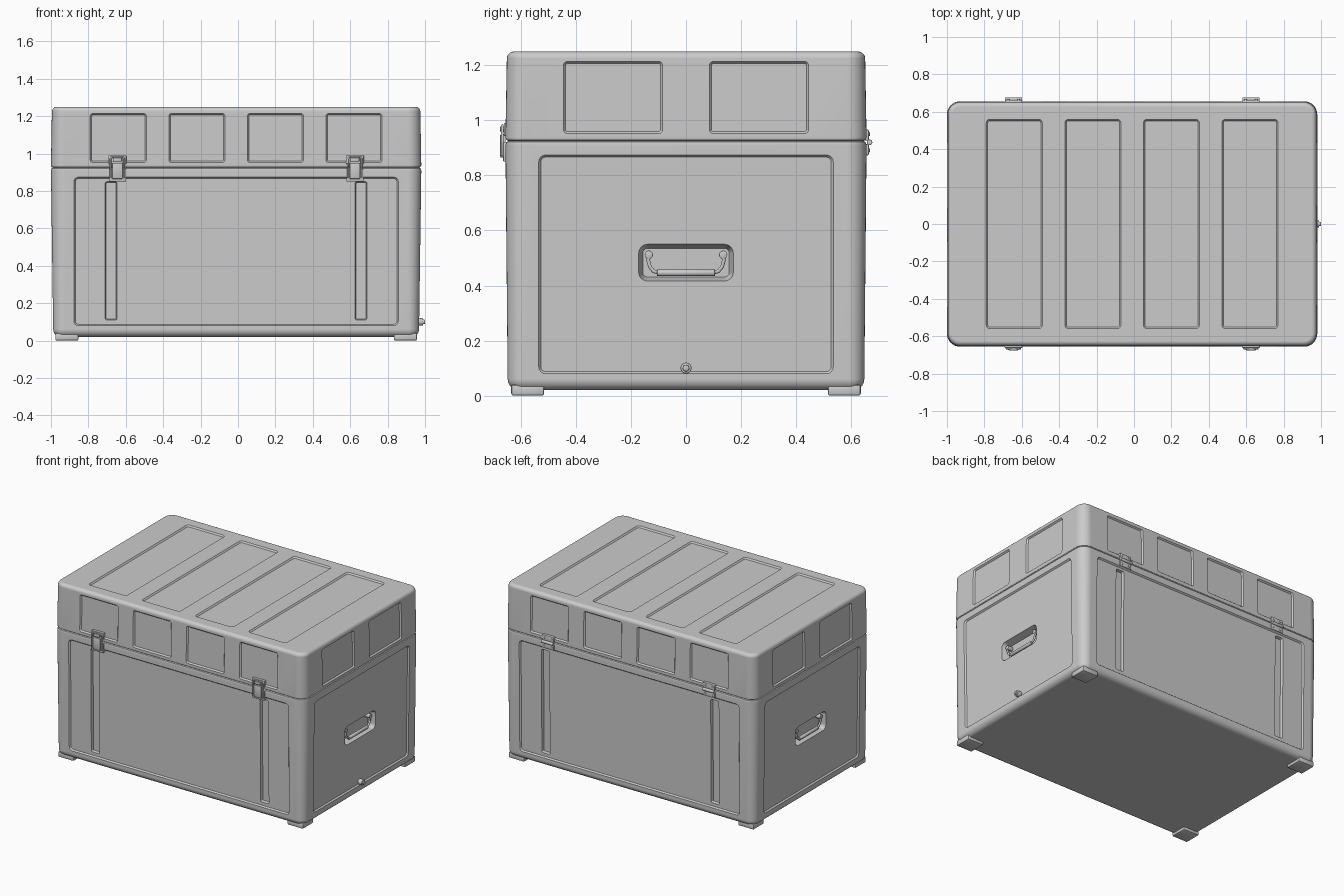
import bpy, bmesh, math
from mathutils import Matrix, Vector

if "Cube" in bpy.data.objects:
    bpy.data.objects.remove(bpy.data.objects["Cube"])

CX = -0.01                      # shell centre (drain plug sticks out on +x)
HX, HY = 0.99, 0.656            # half sizes at the seam
CENTRE = Matrix.Translation((CX, 0, 0))
# local frame of every side: x = across, z = up, -y = outward
SIDE = {n: CENTRE @ Matrix.Rotation(math.radians(a), 4, 'Z')
        for n, a in (('front', 0), ('right', 90), ('back', 180), ('left', 270))}
SIDE['top'] = CENTRE @ Matrix.Rotation(math.radians(-90), 4, 'X')


def finish(name, bm):
    bmesh.ops.recalc_face_normals(bm, faces=bm.faces)
    me = bpy.data.meshes.new(name)
    bm.to_mesh(me)
    bm.free()
    ob = bpy.data.objects.new(name, me)
    bpy.context.collection.objects.link(ob)
    return ob


def activate(ob):
    bpy.ops.object.select_all(action='DESELECT')
    ob.select_set(True)
    bpy.context.view_layer.objects.active = ob


def smooth(ob, angle=30):
    activate(ob)
    bpy.ops.object.shade_smooth_by_angle(angle=math.radians(angle))


def rounded(hx, hy, r, seg=6):
    pts = []
    for i, (sx, sy) in enumerate(((1, 1), (-1, 1), (-1, -1), (1, -1))):
        for k in range(seg + 1):
            a = math.radians(90 * (i + k / seg))
            pts.append((sx * (hx - r) + r * math.cos(a), sy * (hy - r) + r * math.sin(a)))
    return pts


def loft(name, rings):
    bm = bmesh.new()
    vs = [[bm.verts.new(p) for p in ring] for ring in rings]
    n = len(vs[0])
    for a, b in zip(vs, vs[1:]):
        for i in range(n):
            bm.faces.new((a[i], a[(i + 1) % n], b[(i + 1) % n], b[i]))
    bm.faces.new(vs[0])
    bm.faces.new(vs[-1])
    return finish(name, bm)


def shell(name, levels):
    # levels: z, inset in x, inset in y
    return loft(name, [[(CX + x, y, z) for x, y in
                        rounded(HX - ix, HY - iy, max(0.07 - ix, 0.03), 8)]
                       for z, ix, iy in levels])


def recess(target, side, u, v, w, h, depth, r, dist, tilt=0, pivot=0, slope=0.8):
    rings = []
    for n in (0.02, -depth):
        rings.append([SIDE[side] @ Vector((u + x, -(dist + n - tilt * (pivot - v - z)), v + z))
                      for x, z in rounded(w / 2 + slope * n, h / 2 + slope * n,
                                          max(r + slope * n, 0.004), 4)])
    cutter = loft('cutter', rings)
    cutter.hide_render = True
    m = target.modifiers.new('cut', 'BOOLEAN')
    m.object, m.operation, m.solver = cutter, 'DIFFERENCE', 'EXACT'
    activate(target)
    bpy.ops.object.modifier_apply(modifier=m.name)
    bpy.data.objects.remove(cutter)


def box(name, lo, hi, bevel=0.003, mat=Matrix()):
    lo, hi = Vector(lo), Vector(hi)
    bm = bmesh.new()
    bmesh.ops.create_cube(bm, size=1)
    for v in bm.verts:
        v.co = (lo + hi) / 2 + v.co * (hi - lo)
    bmesh.ops.bevel(bm, geom=bm.edges[:], offset=bevel, segments=2, profile=0.5, affect='EDGES')
    bm.transform(mat)
    ob = finish(name, bm)
    smooth(ob, 40)
    return ob


def rod(name, a, b, r, mat=Matrix(), bevel=0.002):
    a, b = Vector(a), Vector(b)
    bm = bmesh.new()
    bmesh.ops.create_cone(bm, cap_ends=True, segments=20, radius1=r, radius2=r, depth=(b - a).length)
    rim = [e for e in bm.edges if abs(e.verts[0].co.z - e.verts[1].co.z) < 1e-6]
    bmesh.ops.bevel(bm, geom=rim, offset=bevel, segments=2, profile=0.5, affect='EDGES')
    rot = Vector((0, 0, 1)).rotation_difference(b - a).to_matrix().to_4x4()
    bm.transform(mat @ Matrix.Translation((a + b) / 2) @ rot)
    ob = finish(name, bm)
    smooth(ob, 40)


def tube(name, pts, r, mat=Matrix()):
    cu = bpy.data.curves.new(name, 'CURVE')
    cu.dimensions, cu.bevel_depth, cu.bevel_resolution = '3D', r, 3
    cu.use_fill_caps = True
    sp = cu.splines.new('POLY')
    sp.points.add(len(pts) - 1)
    for p, co in zip(sp.points, pts):
        p.co = (*(mat @ Vector(co)), 1)
    ob = bpy.data.objects.new(name, cu)
    bpy.context.collection.objects.link(ob)
    activate(ob)
    bpy.ops.object.convert(target='MESH')
    smooth(bpy.context.object, 50)


# tub: slightly tapered, rounded bottom edge
TOP, KX, KY = 0.91, 0.014, 0.0095
levels = []
for k in range(6):
    a = math.radians(18 * k)
    z, ins = 0.02 + 0.04 * (1 - math.cos(a)), 0.04 * (1 - math.sin(a))
    levels.append((z, ins + KX * (TOP - z), ins + KY * (TOP - z)))
levels += [(TOP, 0, 0), (0.921, 0.004, 0.004), (0.926, 0.012, 0.012)]
tub = shell('tub', levels)

# lid: rounded top edge
levels = [(0.924, 0.012, 0.012), (0.929, 0.004, 0.004), (0.938, 0, 0)]
for k in range(6):
    a = math.radians(18 * k)
    ins = 0.005 + 0.025 * (1 - math.cos(a))
    levels.append((1.225 + 0.025 * math.sin(a), ins, ins))
lid = shell('lid', levels)

# recessed panels on the tub, strap grooves, handle pockets
for side in SIDE:
    if side == 'top':
        continue
    long = side in ('front', 'back')
    dist, tilt = (HY, KY) if long else (HX, KX)
    recess(tub, side, 0, 0.477, 1.735 if long else 1.07, 0.795, 0.01, 0.025, dist, tilt, TOP)
    if long:
        for s in (-1, 1):
            recess(tub, side, s * 0.668, 0.48, 0.07, 0.745, 0.028, 0.012, dist, tilt, TOP, 0.3)
    else:
        recess(tub, side, 0, 0.483, 0.35, 0.14, 0.06, 0.035, dist, tilt, TOP, 0.3)
    # lid side panels
    lid_tilt = -0.005 / 0.287
    for u in ((-0.63, -0.21, 0.21, 0.63) if long else (-0.265, 0.265)):
        recess(lid, side, u, 1.083, 0.3 if long else 0.36, 0.262, 0.01, 0.014,
               dist, lid_tilt, 0.938)
for u in (-0.63, -0.21, 0.21, 0.63):
    recess(lid, 'top', u, 0, 0.3, 1.12, 0.01, 0.02, 1.25)
for ob in (tub, lid):
    smooth(ob, 25)
    ob.modifiers.new('normals', 'WEIGHTED_NORMAL').keep_sharp = True

# corner feet
for sx in (-1, 1):
    for sy in (-1, 1):
        x, y = CX + sx * 0.905, sy * 0.575
        box('foot', (x - 0.062, y - 0.06, 0), (x + 0.062, y + 0.06, 0.04), 0.008)

# folding handles in the pockets
for side in ('right', 'left'):
    M, n = SIDE[side], -(HX - 0.035)
    half = [(0.135, 0.512), (0.137, 0.49), (0.131, 0.468), (0.118, 0.452), (0.098, 0.446)]
    path = [(-u, n, v) for u, v in half] + [(u, n, v) for u, v in reversed(half)]
    tube('handle_bar', path, 0.007, M)
    rod('handle_grip', (-0.105, n, 0.446), (0.105, n, 0.446), 0.012, M)
    for s in (-1, 1):
        rod('handle_mount', (s * 0.135, n + 0.04, 0.512), (s * 0.135, n - 0.008, 0.512), 0.015, M)

# latches on the front, hinges on the back
for s in (-1, 1):
    x = CX + s * 0.635
    box('latch_base', (x - 0.046, -0.664, 0.85), (x + 0.046, -0.635, 0.922))
    box('latch_keeper', (x - 0.048, -0.662, 0.945), (x + 0.048, -0.635, 0.99))
    box('latch_lever', (x - 0.028, -0.675, 0.865), (x + 0.028, -0.655, 0.95), 0.004)
    box('latch_hook', (x - 0.024, -0.676, 0.958), (x + 0.024, -0.655, 0.978))
    tube('latch_bail', [(x + u, -0.667, z) for u, z in
                        ((-0.036, 0.87), (-0.036, 0.972), (-0.03, 0.982),
                         (0.03, 0.982), (0.036, 0.972), (0.036, 0.87))], 0.005)
    box('hinge_lower_leaf', (x - 0.046, 0.63, 0.873), (x + 0.046, 0.664, 0.914))
    box('hinge_upper_leaf', (x - 0.046, 0.63, 0.926), (x + 0.046, 0.664, 0.966))
    rod('hinge_barrel', (x - 0.046, 0.667, 0.92), (x + 0.046, 0.667, 0.92), 0.01)
    for u in (-0.028, 0.028):
        for z in (0.891, 0.95):
            rod('hinge_screw', (x + u, 0.66, z), (x + u, 0.668, z), 0.007)

# drain plug
rod('drain_plug', (0.95, 0, 0.1), (0.99, 0, 0.1), 0.02, bevel=0.004)
rod('drain_plug_cap', (0.98, 0, 0.1), (1.0, 0, 0.1), 0.012, bevel=0.004)
